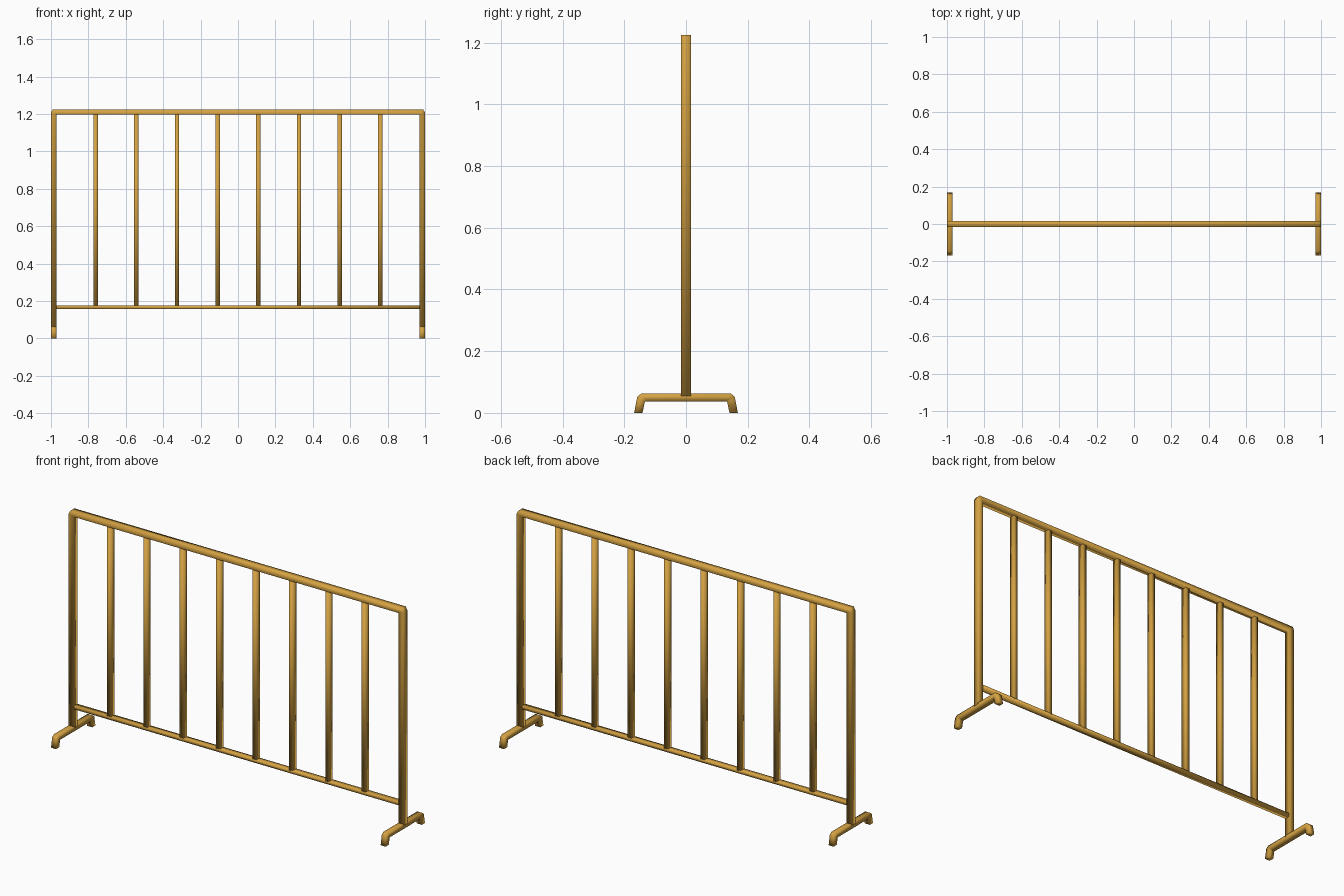
import bpy

cube = bpy.data.objects.get("Cube")
if cube:
    bpy.data.objects.remove(cube, do_unlink=True)

paint = bpy.data.materials.new("ochre_paint")
paint.use_nodes = True
colour = (0.66, 0.36, 0.055, 1)
paint.diffuse_color = colour
paint.node_tree.nodes["Principled BSDF"].inputs["Base Color"].default_value = colour

POST = 0.03      # post width
DEPTH = 0.034    # frame depth
SIDE = 1.0       # outer face of the posts


def sweep(name, pairs, place):
    """Square tube through (outer, inner) point pairs; place maps (u, v, side) to 3D."""
    verts, faces = [], []
    for outer, inner in pairs:
        verts += [place(*outer, -1), place(*outer, 1), place(*inner, 1), place(*inner, -1)]
    for ring in range(len(pairs) - 1):
        a = ring * 4
        for k in range(4):
            n = (k + 1) % 4
            faces.append((a + k, a + n, a + 4 + n, a + 4 + k))
    last = len(verts) - 4
    faces += [(3, 2, 1, 0), tuple(range(last, last + 4))]
    mesh = bpy.data.meshes.new(name)
    mesh.from_pydata(verts, [], faces)
    import bmesh
    bm = bmesh.new()
    bm.from_mesh(mesh)
    bmesh.ops.remove_doubles(bm, verts=bm.verts, dist=0.0005)
    bmesh.ops.recalc_face_normals(bm, faces=bm.faces)
    for face in bm.faces:
        face.smooth = True
    bm.to_mesh(mesh)
    bm.free()
    mesh.materials.append(paint)
    obj = bpy.data.objects.new(name, mesh)
    bpy.context.collection.objects.link(obj)
    return obj


def mirrored(half):
    """Continue a half path across the centre line."""
    return half + [((-o[0], o[1]), (-i[0], i[1])) for o, i in reversed(half)]


def upright(u, v, side):
    return (u, side * DEPTH / 2, v)


# Outer frame: two posts and the top rail with clipped corners
inner = SIDE - POST
sweep("outer_frame", mirrored([
    ((SIDE, 0.055), (inner, 0.055)),
    ((SIDE, 1.208), (inner, 1.197)),
    ((SIDE - 0.01, 1.225), (inner, 1.197)),
]), upright)

# Bottom rail
sweep("bottom_rail", [((-inner, 0.175), (-inner, 0.157)),
                      ((inner, 0.175), (inner, 0.157))],
      lambda u, v, s: (u, s * 0.015, v))

# Vertical bars
for i in range(8):
    x, w = (i - 3.5) * 0.2175, 0.0115
    sweep(f"bar_{i + 1}", [((x - w, 0.17), (x + w, 0.17)),
                           ((x - w, 1.2), (x + w, 1.2))],
          lambda u, v, s: (u, s * 0.015, v))

# Feet: bent bars across the bottom of each post
foot = mirrored([
    ((0.168, 0), (0.141, 0)),
    ((0.158, 0.052), (0.133, 0.037)),
    ((0.145, 0.063), (0.128, 0.037)),
])
for name, sign in (("left_foot", 1), ("right_foot", -1)):
    centre = sign * (SIDE - POST / 2)
    sweep(name, foot, lambda u, v, s: (centre + s * POST / 2, u, v))
